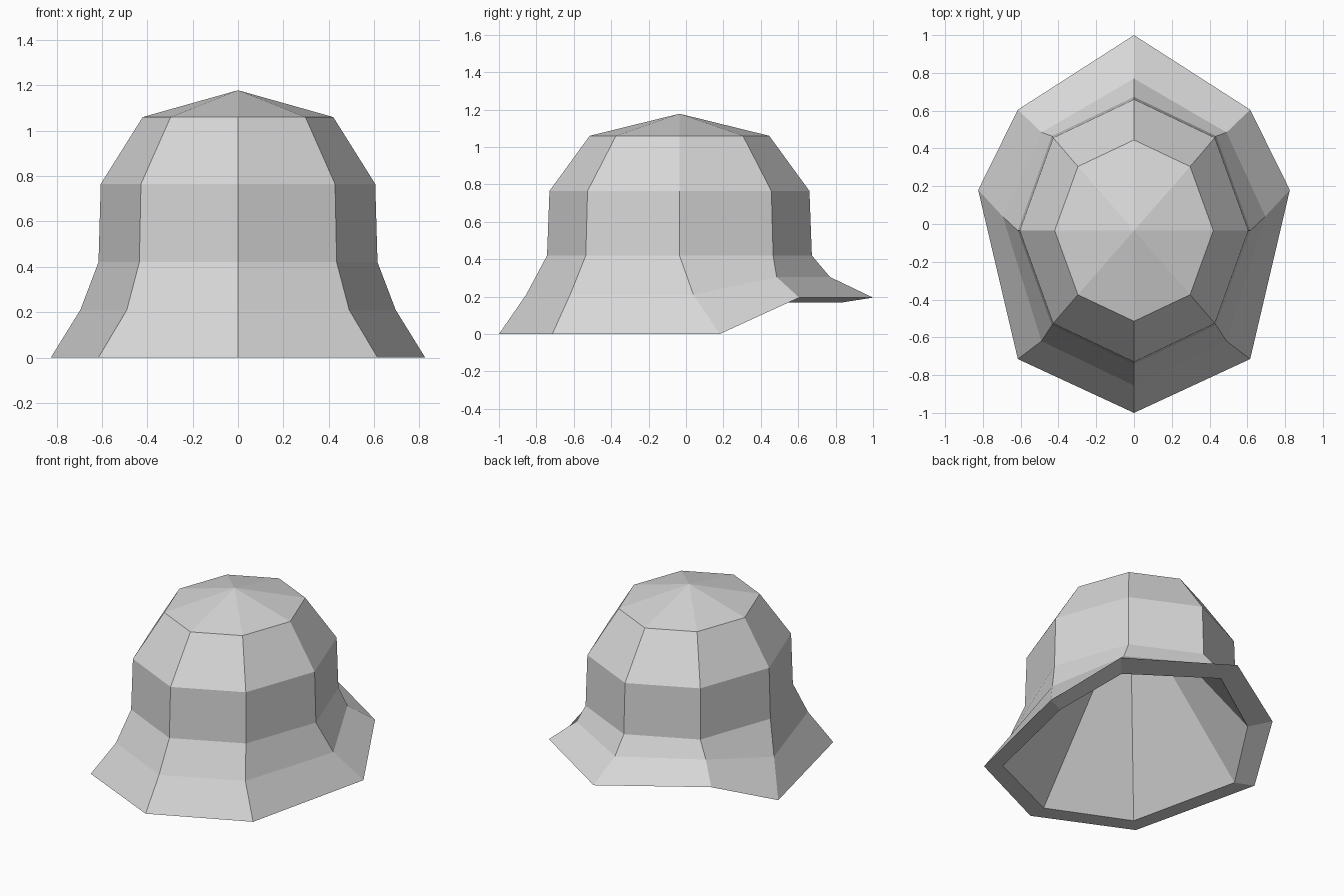
import bpy
import bmesh
from math import sin, cos, radians

if "Cube" in bpy.data.objects:
    bpy.data.objects.remove(bpy.data.objects["Cube"], do_unlink=True)

# One plain grey for the whole helmet
grey = bpy.data.materials.new("light_grey")
grey.use_nodes = True
colour = (0.68, 0.68, 0.68, 1)
grey.diffuse_color = colour
grey.node_tree.nodes["Principled BSDF"].inputs["Base Color"].default_value = colour


def dome_ring(rx, ry, z):
    """Eight-sided oval of the dome, starting at the front."""
    return [(rx * sin(radians(45 * i)), -0.035 - ry * cos(radians(45 * i)), z)
            for i in range(8)]


def brim_ring(front, front_diag, side, back_diag, back):
    """Oval of the brim, mirrored from five points on the left half."""
    half = [front_diag, side, back_diag]
    return [front, *half, back] + [(-x, y, z) for x, y, z in reversed(half)]


def add_shell(bm, rings, apex_z, inward):
    """Bridge the rings from the bottom up and close them with a fan."""
    loops = [[bm.verts.new(p) for p in ring] for ring in rings]
    apex = bm.verts.new((0, -0.035, apex_z))
    faces = []
    for i in range(8):
        j = (i + 1) % 8
        for low, high in zip(loops, loops[1:]):
            faces.append(bm.faces.new((low[i], low[j], high[j], high[i])))
        faces.append(bm.faces.new((loops[-1][i], loops[-1][j], apex)))
    if inward:
        bmesh.ops.reverse_faces(bm, faces=faces)
    return loops[0]


bm = bmesh.new()

# Outer shell: flared brim, raised at the back, below a stepped dome
outer_rim = add_shell(bm, [
    brim_ring((0, -1, 0), (0.615, -0.715, 0), (0.825, 0.18, 0),
              (0.615, 0.605, 0.195), (0, 1, 0.195)),
    brim_ring((0, -0.855, 0.21), (0.49, -0.62, 0.21), (0.695, 0.04, 0.21),
              (0.49, 0.485, 0.305), (0, 0.77, 0.305)),
    dome_ring(0.615, 0.708, 0.42),
    dome_ring(0.605, 0.695, 0.765),
    dome_ring(0.42, 0.48, 1.06),
], 1.178, False)

# Hollow inside, tapering straight to a point
inner_rim = add_shell(bm, [
    brim_ring((0, -0.873, 0), (0.53, -0.635, 0), (0.705, 0.13, 0),
              (0.51, 0.49, 0.17), (0, 0.84, 0.17)),
], 1.1, True)

# Underside of the rim
for i in range(8):
    j = (i + 1) % 8
    bm.faces.new((outer_rim[j], outer_rim[i], inner_rim[i], inner_rim[j]))

mesh = bpy.data.meshes.new("helmet")
bm.to_mesh(mesh)
bm.free()
mesh.materials.append(grey)
helmet = bpy.data.objects.new("helmet", mesh)
bpy.context.collection.objects.link(helmet)
